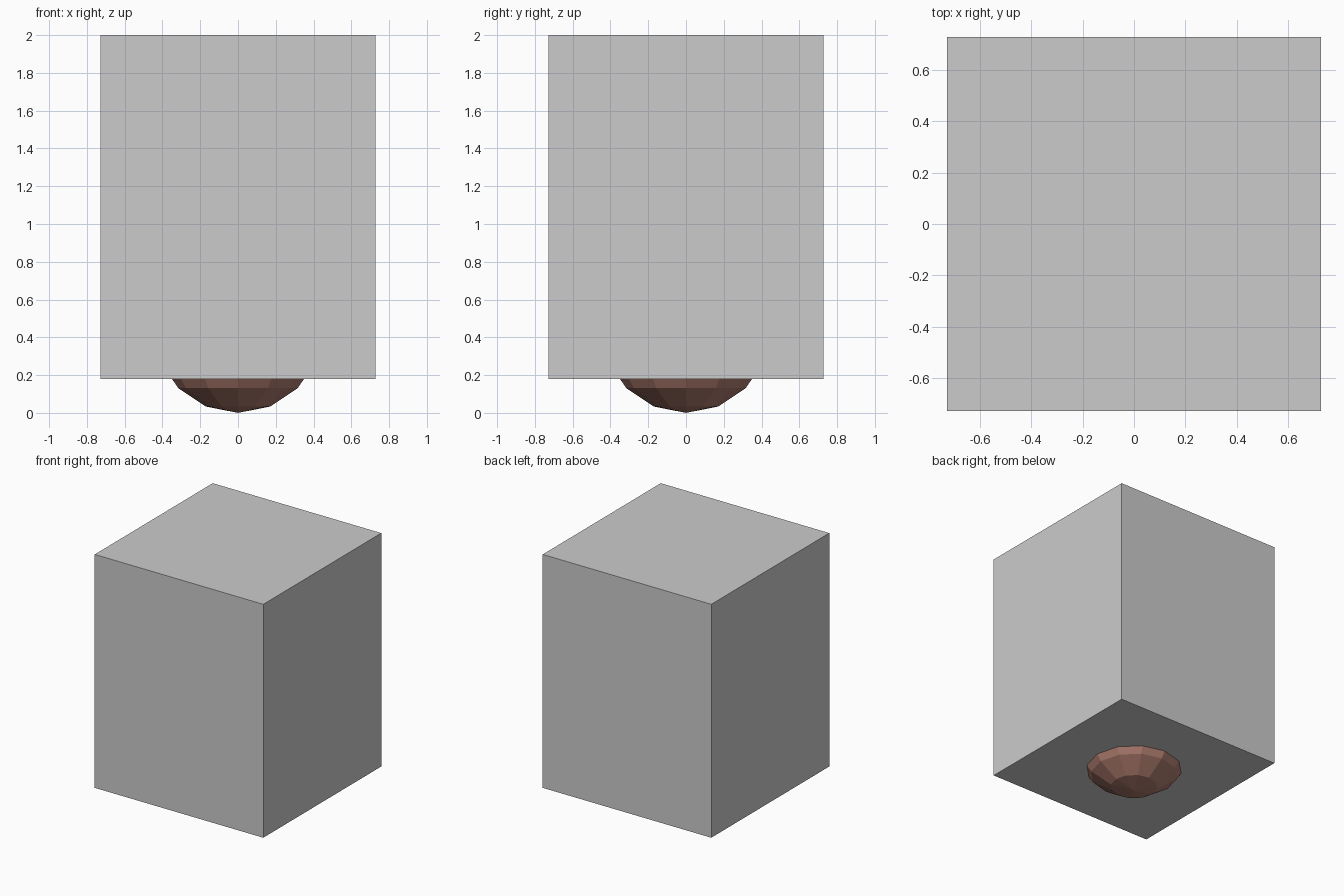
import bpy

if "Cube" in bpy.data.objects:
    bpy.data.objects.remove(bpy.data.objects["Cube"])

# Tall grey box
bpy.ops.mesh.primitive_cube_add(size=1, location=(0, 0, 1.09))
box = bpy.context.object
box.name = "outer_box"
box.scale = (1.454, 1.454, 1.82)

# Low-poly ball, mostly enclosed by the box, poking out underneath
radius = 0.448
bpy.ops.mesh.primitive_uv_sphere_add(segments=12, ring_count=8,
                                     radius=radius, location=(0, 0, radius))
ball = bpy.context.object
ball.name = "brown_ball"
mat = bpy.data.materials.new("brown")
mat.diffuse_color = (0.42, 0.20, 0.155, 1)
mat.use_nodes = True
mat.node_tree.nodes["Principled BSDF"].inputs["Base Color"].default_value = mat.diffuse_color
ball.data.materials.append(mat)
